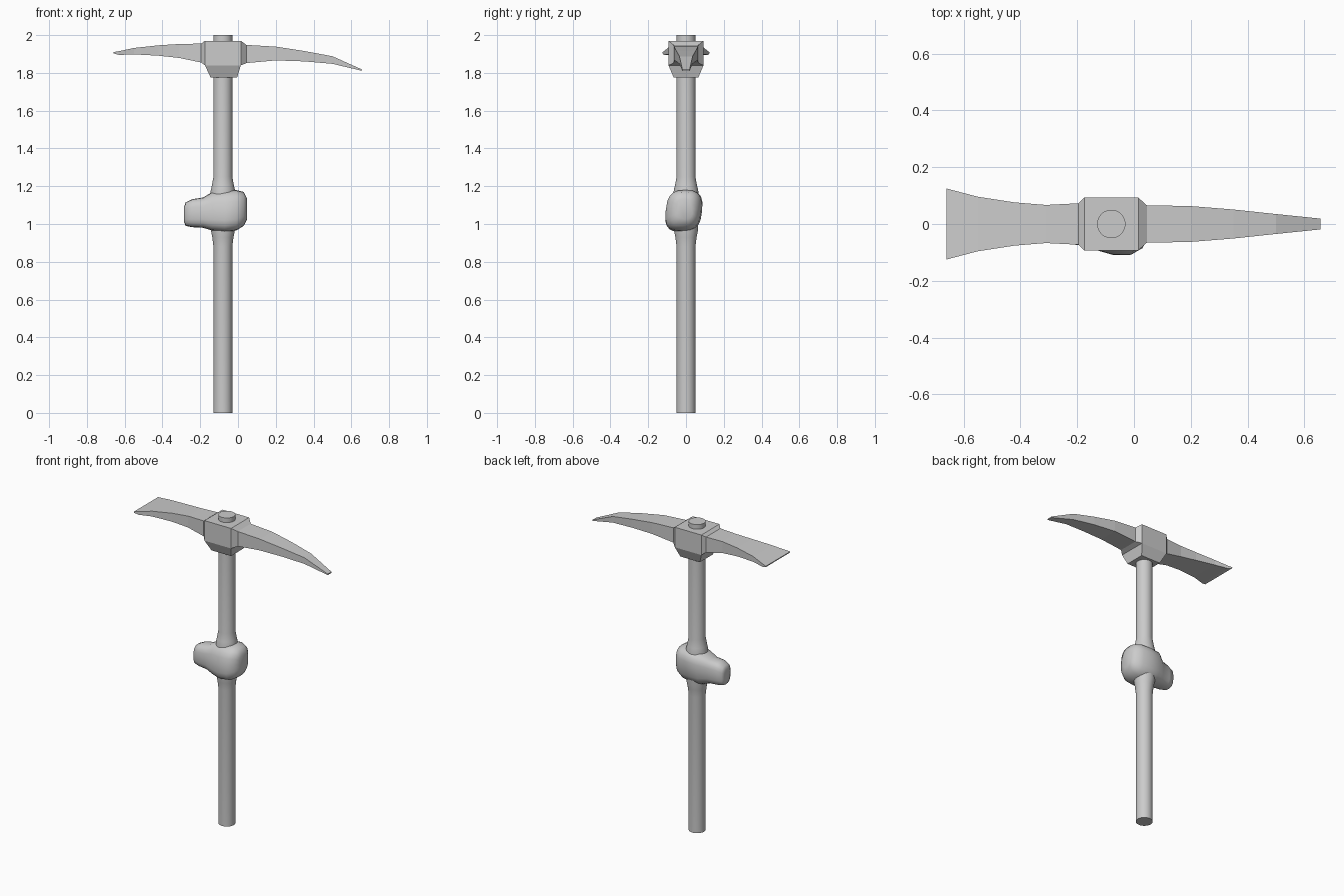
import bpy, bmesh, math

if "Cube" in bpy.data.objects:
    bpy.data.objects.remove(bpy.data.objects["Cube"])

HX = -0.08  # handle axis


def loft(name, rings, smooth=None):
    """Skin a list of equal-length point rings and cap both ends."""
    bm = bmesh.new()
    vr = [[bm.verts.new(p) for p in r] for r in rings]
    n = len(vr[0])
    for a, b in zip(vr, vr[1:]):
        for i in range(n):
            j = (i + 1) % n
            bm.faces.new((a[i], a[j], b[j], b[i]))
    bm.faces.new(vr[0])
    bm.faces.new(vr[-1])
    bmesh.ops.recalc_face_normals(bm, faces=bm.faces)
    me = bpy.data.meshes.new(name)
    bm.to_mesh(me)
    bm.free()
    ob = bpy.data.objects.new(name, me)
    bpy.context.collection.objects.link(ob)
    if smooth:
        bpy.ops.object.select_all(action='DESELECT')
        ob.select_set(True)
        bpy.context.view_layer.objects.active = ob
        bpy.ops.object.shade_smooth_by_angle(angle=math.radians(smooth))
    return ob


def rect_x(x, hy, z0, z1):
    return [(x, -hy, z0), (x, hy, z0), (x, hy, z1), (x, -hy, z1)]


def rect_z(z, x0, x1, hy):
    return [(x0, -hy, z), (x1, -hy, z), (x1, hy, z), (x0, hy, z)]


def circle(z, r, n=32):
    return [(HX + r * math.cos(math.tau * i / n), r * math.sin(math.tau * i / n), z)
            for i in range(n)]


def blob(x, y0, y1, z0, z1, lean, n=20):
    """Rounded-square section; lean shifts the upper half in y."""
    pts = []
    for i in range(n):
        c, s = math.cos(math.tau * i / n), math.sin(math.tau * i / n)
        u = math.copysign(abs(c) ** 0.7, c)
        v = math.copysign(abs(s) ** 0.7, s)
        pts.append((x, (y0 + y1) / 2 + u * (y1 - y0) / 2 + lean * v,
                    (z0 + z1) / 2 + v * (z1 - z0) / 2))
    return pts


# Handle with flares either side of the grip knot
loft("handle", [circle(z, r) for z, r in [
    (0, .05), (.88, .05), (.93, .056), (.965, .063), (1.07, .066),
    (1.175, .065), (1.2, .059), (1.25, .05), (2, .05)]], 35)

# Lumpy knot with a stub to the left
knot = loft("handle_knot", [blob(*s) for s in [
    (-.285, -.04, .015, 1.01, 1.09, 0),
    (-.277, -.06, .035, .99, 1.115, 0),
    (-.24, -.07, .045, .983, 1.132, 0),
    (-.185, -.075, .055, .98, 1.14, .003),
    (-.135, -.09, .085, .965, 1.17, .01),
    (-.07, -.108, .085, .958, 1.178, .012),
    (-.01, -.107, .08, .965, 1.18, .01),
    (.03, -.085, .06, .99, 1.17, .005),
    (.048, -.05, .035, 1.025, 1.135, 0)]], 60)

# Head socket with tapered underside
loft("head_socket", [rect_z(1.775, -.145, -.005, .065),
                     rect_z(1.84, -.175, .015, .093),
                     rect_z(1.97, -.175, .015, .093)])

# Flared adze blade, starting with its chamfered collar
loft("adze_blade", [rect_x(*s) for s in [
    (-.175, .093, 1.84, 1.97), (-.195, .073, 1.855, 1.955),
    (-.31, .067, 1.879, 1.953), (-.42, .076, 1.891, 1.946),
    (-.55, .096, 1.898, 1.932), (-.63, .117, 1.895, 1.915),
    (-.66, .125, 1.904, 1.91)]])

# Pointed pick, drooping toward the tip
loft("pick_point", [rect_x(*s) for s in [
    (.015, .093, 1.84, 1.97), (.045, .066, 1.852, 1.948),
    (.2, .063, 1.866, 1.939), (.35, .051, 1.861, 1.916),
    (.5, .035, 1.848, 1.888), (.657, .019, 1.811, 1.818)]])
